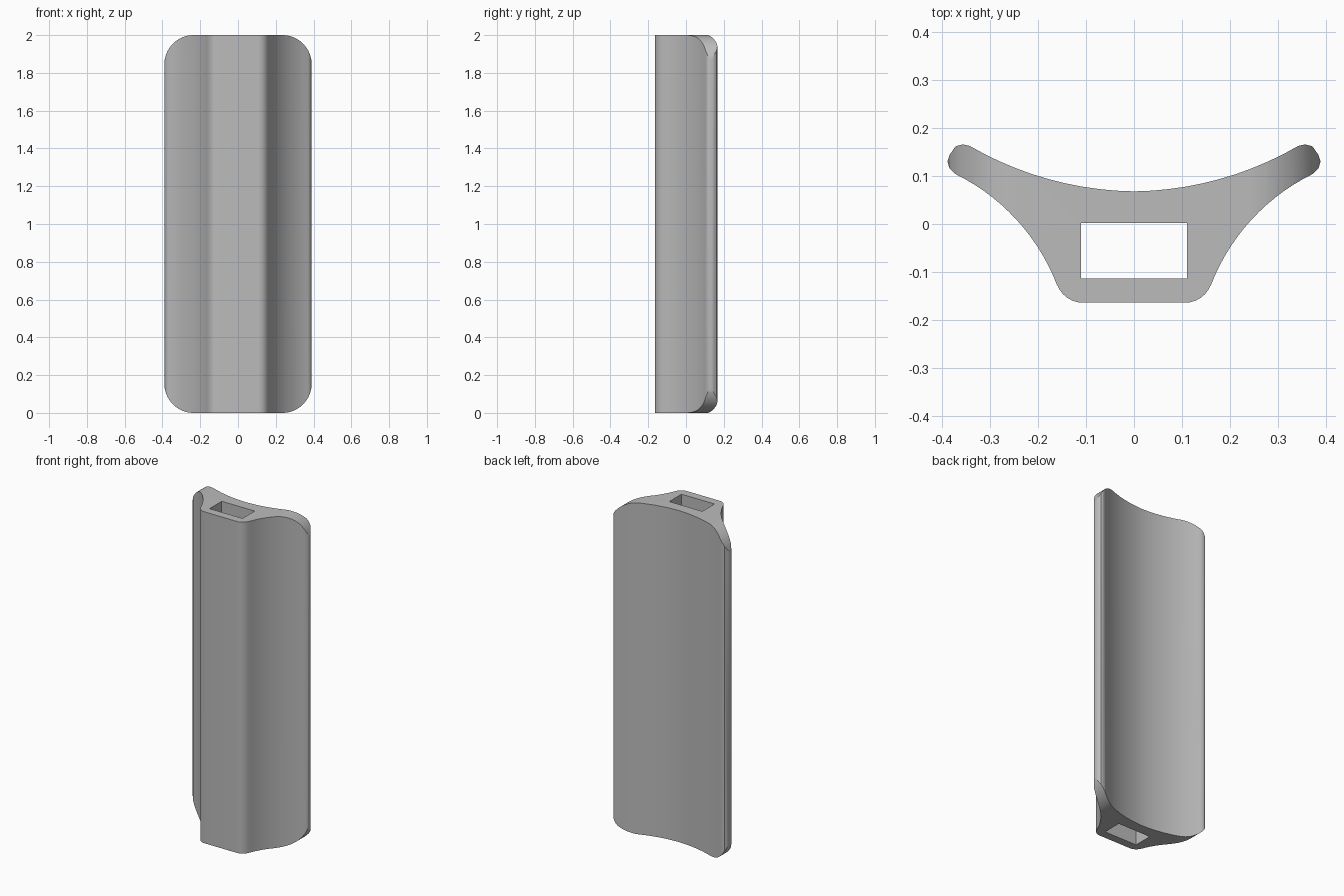
import bpy
import bmesh
import math
from mathutils import Vector

cube = bpy.data.objects.get("Cube")
if cube:
    bpy.data.objects.remove(cube)

HEIGHT = 2.0
HALF_WIDTH = 0.389
CORNER = 0.155


def arc(a, b, c, steps):
    """Points on the circle from a through b to c."""
    a, b, c = Vector(a), Vector(b), Vector(c)
    u, v = b - a, c - a
    d = 2 * (u.x * v.y - u.y * v.x)
    uu, vv = u.length_squared, v.length_squared
    centre = a + Vector((v.y * uu - u.y * vv, u.x * vv - v.x * uu)) / d
    start, end = a - centre, c - centre
    sweep = math.atan2(start.x * end.y - start.y * end.x, start.dot(end))
    result = []
    for i in range(steps + 1):
        t = sweep * i / steps
        result.append((centre.x + start.x * math.cos(t) - start.y * math.sin(t),
                       centre.y + start.x * math.sin(t) + start.y * math.cos(t)))
    return result


def prism(name, points, shift):
    """Extrude a closed 3D outline along shift."""
    bm = bmesh.new()
    face = bm.faces.new([bm.verts.new(p) for p in points])
    ext = bmesh.ops.extrude_face_region(bm, geom=[face])
    moved = [g for g in ext["geom"] if isinstance(g, bmesh.types.BMVert)]
    bmesh.ops.translate(bm, verts=moved, vec=shift)
    bmesh.ops.recalc_face_normals(bm, faces=bm.faces)
    mesh = bpy.data.meshes.new(name)
    bm.to_mesh(mesh)
    bm.free()
    obj = bpy.data.objects.new(name, mesh)
    bpy.context.collection.objects.link(obj)
    return obj


def cut(target, cutter, operation):
    """Apply a boolean, then remove the cutter."""
    bpy.context.view_layer.objects.active = target
    mod = target.modifiers.new(operation.title(), "BOOLEAN")
    mod.operation = operation
    mod.solver = "EXACT"
    mod.object = cutter
    cutter.hide_render = True
    bpy.ops.object.modifier_apply(modifier=mod.name)
    bpy.data.objects.remove(cutter)


# Half cross-section: curved back, rounded wing tip, hollow flank, front corner
half = arc((0, 0.068), (0.2, 0.1), (0.343, 0.163), 10)
half += [(0.357, 0.166), (0.372, 0.162), (0.384, 0.145),
         (HALF_WIDTH, 0.131), (0.385, 0.117)]
half += arc((0.372, 0.104), (0.237, 0), (0.161, -0.126), 14)
half += arc((0.155, -0.137), (0.136, -0.156), (0.105, -0.164), 5)
section = half + [(-x, y) for x, y in reversed(half) if x > 0.001]
body = prism("grip_body", [(x, y, -0.1) for x, y in section],
             (0, 0, HEIGHT + 0.2))

# Rounded outline that trims the wing corners and both ends
outline = []
for sx, sz, first in ((1, 1, 0), (-1, 1, 90), (-1, -1, 180), (1, -1, 270)):
    for i in range(17):
        t = math.radians(first + 90 * i / 16)
        outline.append((sx * (HALF_WIDTH + 0.001 - CORNER) + CORNER * math.cos(t),
                        -1, HEIGHT / 2 + sz * (HEIGHT / 2 - CORNER) + CORNER * math.sin(t)))
cut(body, prism("corner_cutter", outline, (0, 2, 0)), "INTERSECT")

# Rectangular slot through the full length
slot = [(x, y, -0.5) for x, y in
        ((-0.11, -0.114), (0.11, -0.114), (0.11, 0.002), (-0.11, 0.002))]
cut(body, prism("slot_cutter", slot, (0, 0, HEIGHT + 1)), "DIFFERENCE")

# Plain grey finish
grey = bpy.data.materials.new("plain grey")
grey.use_nodes = True
colour = (0.5, 0.5, 0.5, 1)
grey.diffuse_color = colour
grey.node_tree.nodes["Principled BSDF"].inputs["Base Color"].default_value = colour
body.data.materials.clear()
body.data.materials.append(grey)

# Smooth curves with crisp edges
bpy.ops.object.select_all(action="DESELECT")
body.select_set(True)
bpy.context.view_layer.objects.active = body
bpy.ops.object.shade_smooth_by_angle(angle=math.radians(30))
